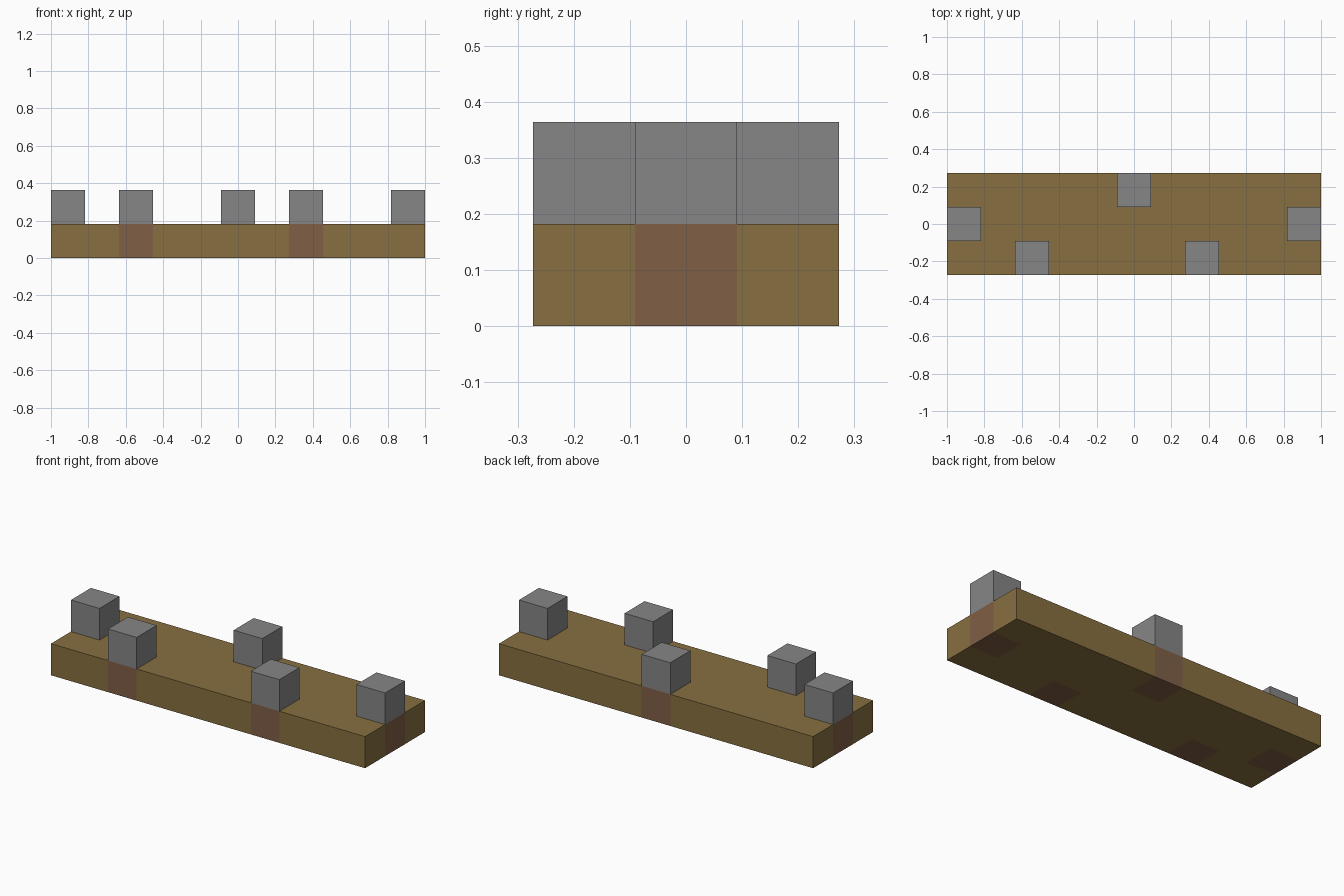
import bpy
import bmesh

if "Cube" in bpy.data.objects:
    bpy.data.objects.remove(bpy.data.objects["Cube"], do_unlink=True)

UNIT = 2 / 11          # edge length of one block
COLS, ROWS = 11, 3     # slab size in blocks
# grid cells, counted from the slab centre, that carry a post
POSTS = {
    "right_end_post": (-5, 0),
    "right_front_post": (-3, -1),
    "back_post": (0, 1),
    "left_front_post": (2, -1),
    "left_end_post": (5, 0),
}


def make_material(name, rgb):
    mat = bpy.data.materials.new(name)
    mat.use_nodes = True
    mat.diffuse_color = (*rgb, 1)
    mat.node_tree.nodes["Principled BSDF"].inputs["Base Color"].default_value = (*rgb, 1)
    return mat


def add_object(name, bm, materials):
    mesh = bpy.data.meshes.new(name)
    bm.to_mesh(mesh)
    bm.free()
    for mat in materials:
        mesh.materials.append(mat)
    obj = bpy.data.objects.new(name, mesh)
    bpy.context.collection.objects.link(obj)
    return obj


ochre = make_material("ochre brown", (0.242, 0.162, 0.053))
russet = make_material("russet brown", (0.216, 0.114, 0.061))
grey = make_material("stone grey", (0.24, 0.24, 0.24))

# Slab: a box cut along the block grid
bm = bmesh.new()
bmesh.ops.create_cube(bm, size=UNIT)
for v in bm.verts:
    v.co.x *= COLS
    v.co.y *= ROWS
    v.co.z += UNIT / 2
for axis, count in ((0, COLS), (1, ROWS)):
    for i in range(1, count):
        point, normal = [0, 0, 0], [0, 0, 0]
        point[axis] = (i - count / 2) * UNIT
        normal[axis] = 1
        bmesh.ops.bisect_plane(bm, geom=bm.verts[:] + bm.edges[:] + bm.faces[:],
                               plane_co=point, plane_no=normal)

# Russet footings: every slab face in a cell that carries a post
bm.normal_update()
for face in bm.faces:
    inside = face.calc_center_median() - face.normal * UNIT / 2
    cell = (round(inside.x / UNIT), round(inside.y / UNIT))
    face.material_index = int(cell in POSTS.values())
add_object("slab", bm, [ochre, russet])

# Posts: one cube standing on each footing
for name, (col, row) in POSTS.items():
    bm = bmesh.new()
    bmesh.ops.create_cube(bm, size=UNIT)
    post = add_object(name, bm, [grey])
    post.location = (col * UNIT, row * UNIT, UNIT * 1.5)
